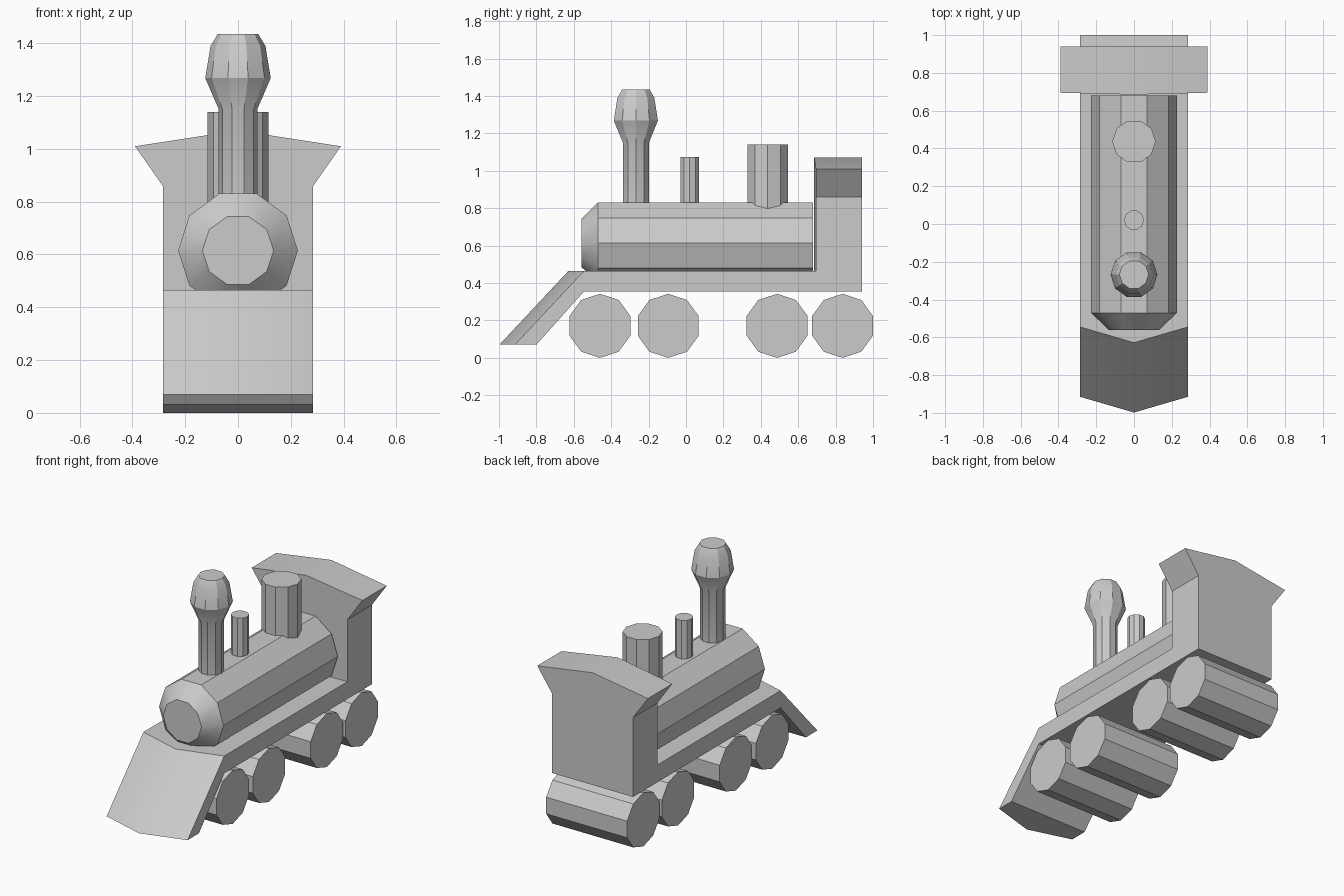
import bpy, bmesh
from math import cos, sin, pi, radians

cube = bpy.data.objects.get("Cube")
if cube:
    bpy.data.objects.remove(cube)

grey = bpy.data.materials.new("plain_grey")
grey.use_nodes = True
GREY = (0.6, 0.6, 0.6, 1)
grey.diffuse_color = GREY
grey.node_tree.nodes["Principled BSDF"].inputs["Base Color"].default_value = GREY


def loft(name, sections):
    """Skin matching closed sections and cap both ends."""
    bm = bmesh.new()
    rings = [[bm.verts.new(p) for p in s] for s in sections]
    n = len(rings[0])
    for a, b in zip(rings, rings[1:]):
        for i in range(n):
            j = (i + 1) % n
            bm.faces.new((a[i], a[j], b[j], b[i]))
    bm.faces.new(rings[0])
    bm.faces.new(rings[-1])
    bmesh.ops.recalc_face_normals(bm, faces=bm.faces)
    mesh = bpy.data.meshes.new(name)
    bm.to_mesh(mesh)
    bm.free()
    mesh.materials.append(grey)
    obj = bpy.data.objects.new(name, mesh)
    bpy.context.collection.objects.link(obj)
    bpy.ops.object.select_all(action='DESELECT')
    obj.select_set(True)
    bpy.context.view_layer.objects.active = obj
    bpy.ops.object.shade_smooth_by_angle(angle=radians(30))
    return obj


def turned(name, axis, centre, profile, sides=10):
    """Ten-sided turned shape; profile holds (distance along axis, radius)."""
    sections = []
    for h, r in profile:
        ring = []
        for k in range(sides):
            u, v = r * cos(2 * pi * k / sides), r * sin(2 * pi * k / sides)
            ring.append({'X': (h, v, u), 'Y': (u, h, v), 'Z': (u, v, h)}[axis])
        sections.append(ring)
    obj = loft(name, sections)
    obj.location = centre
    return obj


W = 0.285

# Chassis with the sloping, pointed track guard at the front
def chassis_section(x, nose):
    side = [(-0.915 - nose, 0.07), (-0.545 - nose, 0.465), (0.94, 0.465),
            (0.94, 0.355), (-0.545, 0.355), (-0.80, 0.07)]
    return [(x, y, z) for y, z in side]

loft("chassis", [chassis_section(-W, 0), chassis_section(0, 0.083), chassis_section(W, 0)])

# Cab with flared roof and slightly pointed front wall
half = [(W, 0.355), (W, 0.86), (0.39, 1.01)]
outline = [(0, 0.355)] + half + [(0, 1.07)] + [(-x, z) for x, z in reversed(half)]
front = [(x, 0.695 if x else 0.685, z) for x, z in outline]
back = [(x, 0.94, z) for x, z in outline]
loft("cab", [front, back])

# Boiler with chamfered nose
turned("boiler", 'Y', (0, 0, 0.615), [(-0.56, 0.135), (-0.47, 0.227), (0.68, 0.227)])

# Chimney with bulbous cap, whistle pipe and steam dome
turned("chimney", 'Z', (0, -0.268, 0),
       [(0.78, 0.073), (1.15, 0.073), (1.268, 0.124), (1.39, 0.104), (1.435, 0.077)])
turned("whistle_pipe", 'Z', (0, 0.02, 0), [(0.78, 0.053), (1.075, 0.053)])
turned("steam_dome", 'Z', (0, 0.437, 0), [(0.72, 0.115), (1.14, 0.115)])

# Full-width wheel rollers
for i, y in enumerate((-0.46, -0.095, 0.487, 0.837)):
    turned(f"wheel_{i + 1}", 'X', (0, y, 0.171), [(-W, 0.171), (W, 0.171)])
